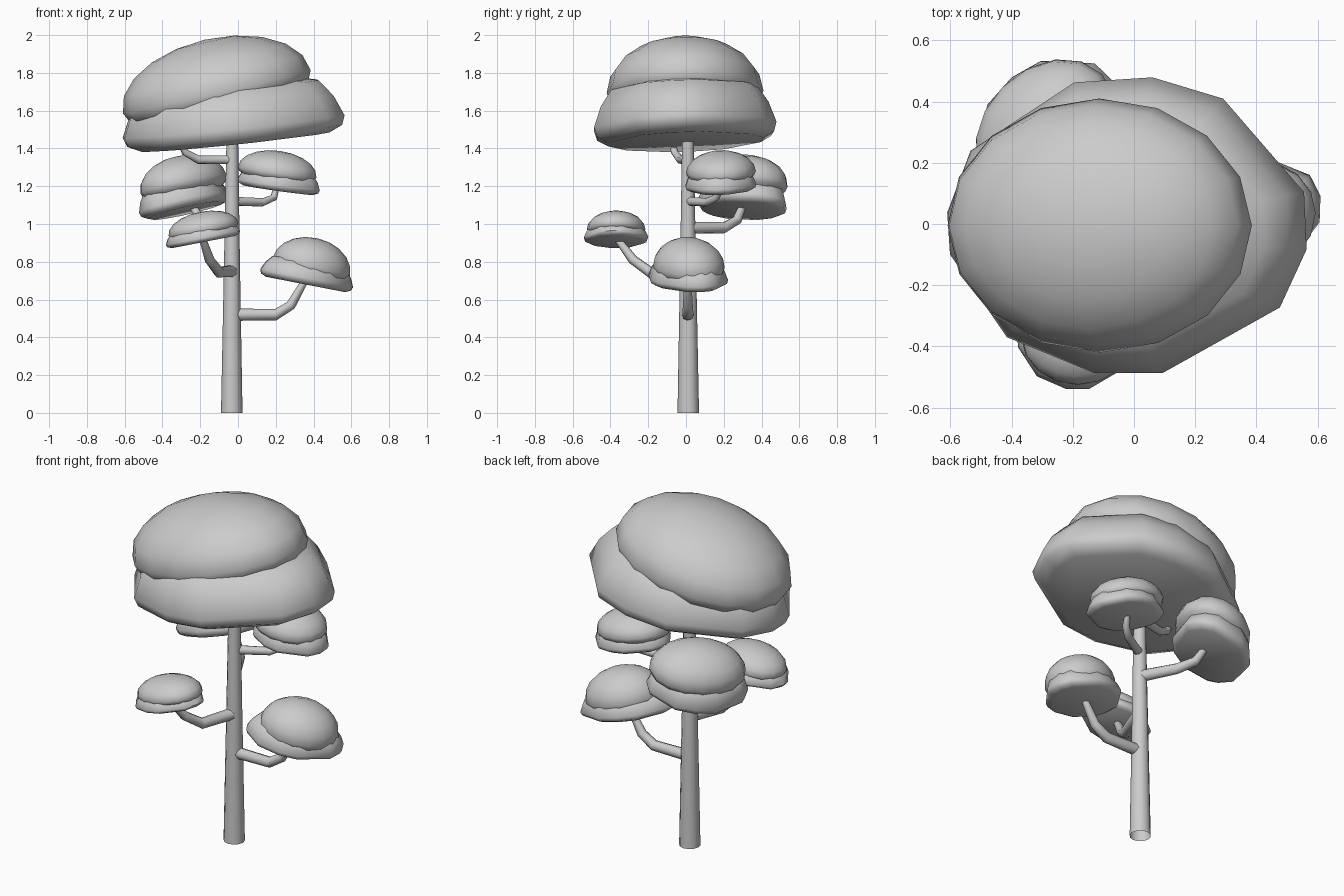
import bpy, bmesh, math
from mathutils import Vector, Matrix

if "Cube" in bpy.data.objects:
    bpy.data.objects.remove(bpy.data.objects["Cube"], do_unlink=True)

GREY = (0.6, 0.6, 0.6, 1)
mat = bpy.data.materials.new("plain grey")
mat.use_nodes = True
mat.diffuse_color = GREY
mat.node_tree.nodes["Principled BSDF"].inputs["Base Color"].default_value = GREY


def finish(name, bm, angle=50):
    bmesh.ops.recalc_face_normals(bm, faces=bm.faces)
    me = bpy.data.meshes.new(name)
    bm.to_mesh(me)
    bm.free()
    ob = bpy.data.objects.new(name, me)
    bpy.context.collection.objects.link(ob)
    me.materials.append(mat)
    bpy.ops.object.select_all(action="DESELECT")
    ob.select_set(True)
    bpy.context.view_layer.objects.active = ob
    bpy.ops.object.shade_smooth_by_angle(angle=math.radians(angle))
    return ob


def skin(bm, rings, cap_start):
    """Bridge successive vertex rings with quads and cap the end."""
    n = len(rings[0])
    for a, b in zip(rings, rings[1:]):
        for i in range(n):
            j = (i + 1) % n
            bm.faces.new((a[i], a[j], b[j], b[i]))
    if cap_start:
        bm.faces.new(rings[0][::-1])
    bm.faces.new(rings[-1])


def tube(name, pts, radii, sides, cap_start=True):
    """Tapered tube along a path."""
    bm = bmesh.new()
    pts = [Vector(p) for p in pts]
    rings = []
    for i, p in enumerate(pts):
        d = pts[min(i + 1, len(pts) - 1)] - pts[max(i - 1, 0)]
        rot = Vector((0, 0, 1)).rotation_difference(d.normalized())
        rings.append([bm.verts.new(p + rot @ Vector((radii[i] * math.cos(t), radii[i] * math.sin(t), 0)))
                      for t in (math.tau * k / sides for k in range(sides))])
    skin(bm, rings, cap_start)
    return finish(name, bm)


def placement(centre, tilt_x, tilt_y, yaw):
    m = Matrix.Translation(centre)
    for angle, axis in ((tilt_y, "Y"), (tilt_x, "X"), (yaw, "Z")):
        m = m @ Matrix.Rotation(math.radians(angle), 4, axis)
    return m


# Flat-bottomed flared cushion: (radius, height) fractions, uneven corner angles
CUSHION = [(0.85, 0), (0.97, 0.1), (1, 0.25), (0.92, 0.58), (0.8, 0.85), (0.4, 1)]
CORNERS = [-9, 13, 34, 58, 82, 107, 150, 175, 191, 228, 259, 281, 327]


def pad(name, centre, size, *turn):
    """Lower foliage cushion; centre is the middle of its underside."""
    bm = bmesh.new()
    rings = []
    for r, h in CUSHION:
        ring = [Vector((r * size[0] * math.cos(t), r * size[1] * math.sin(t), h * size[2]))
                for t in map(math.radians, CORNERS)]
        # one corner is flattened into a straight side
        ring[2] = (ring[1] + ring[3]) / 2
        rings.append([bm.verts.new(p) for p in ring])
    skin(bm, rings, True)
    bm.transform(placement(centre, *turn))
    return finish(name, bm)


def crown(name, centre, size, *turn):
    """Upper foliage dome with a shallow belly tucked into the cushion."""
    bm = bmesh.new()
    bmesh.ops.create_uvsphere(bm, u_segments=16, v_segments=10, radius=1)
    for v in bm.verts:
        if v.co.z < 0:
            v.co.z *= 0.6
    bm.transform(placement(centre, *turn) @ Matrix.Diagonal((*size, 1)))
    return finish(name, bm)


# Trunk, open at the foot
tube("trunk", [(-0.033, 0.012, 0), (-0.032, 0.011, 0.75), (-0.03, 0.01, 1.5)],
     [0.057, 0.043, 0.03], 12, cap_start=False)

# Branches
branches = {
    "low_left_branch": [(-0.03, 0.01, 0.52), (0.2, 0.01, 0.52), (0.28, 0.01, 0.57), (0.36, 0.01, 0.71)],
    "front_right_branch": [(-0.03, 0, 0.75), (-0.1, -0.19, 0.745), (-0.15, -0.28, 0.81), (-0.19, -0.37, 0.93)],
    "back_right_branch": [(-0.03, 0.01, 0.98), (-0.13, 0.2, 0.98), (-0.2, 0.27, 1.02), (-0.25, 0.31, 1.12)],
    "back_left_branch": [(-0.03, 0.01, 1.12), (0.13, 0.11, 1.115), (0.19, 0.16, 1.14), (0.21, 0.2, 1.22)],
    "top_branch": [(-0.03, 0.01, 1.34), (-0.21, -0.03, 1.34), (-0.28, -0.06, 1.38), (-0.32, -0.08, 1.46)],
}
for name, pts in branches.items():
    s = 0.75 if pts[0][2] > 1.1 else 1
    tube(name, pts, [0.033 * s, 0.03 * s, 0.026 * s, 0.018 * s], 8)

# Foliage: pad centre, pad size, crown centre, crown size, then tilt x, tilt y and yaw of both
clusters = {
    "top": ((-0.012, -0.003, 1.435), (0.595, 0.49, 0.33), (-0.112, -0.005, 1.70), (0.51, 0.415, 0.283),
            (2, -6, 0), (1, -13, 0)),
    "low_left": ((0.357, 0.01, 0.68), (0.265, 0.2, 0.135), (0.388, 0.015, 0.773), (0.215, 0.185, 0.155),
                 (0, 11, 25), (-1, 13, 25)),
    "back_left": ((0.212, 0.185, 1.18), (0.222, 0.19, 0.12), (0.207, 0.185, 1.275), (0.21, 0.185, 0.113),
                  (2, 8, 0), (2, 8, 0)),
    "back_right": ((-0.275, 0.298, 1.07), (0.275, 0.215, 0.16), (-0.288, 0.305, 1.21), (0.262, 0.205, 0.153),
                   (-6, -14, 45), (-5, -13, 45)),
    "front_right": ((-0.18, -0.37, 0.905), (0.202, 0.172, 0.09), (-0.183, -0.37, 0.973), (0.188, 0.155, 0.093),
                    (0, -11, 0), (0, -11, 0)),
}
for name, (pc, ps, cc, cs, pad_turn, crown_turn) in clusters.items():
    pad(name + "_foliage_pad", pc, ps, *pad_turn)
    crown(name + "_foliage_crown", cc, cs, *crown_turn)
